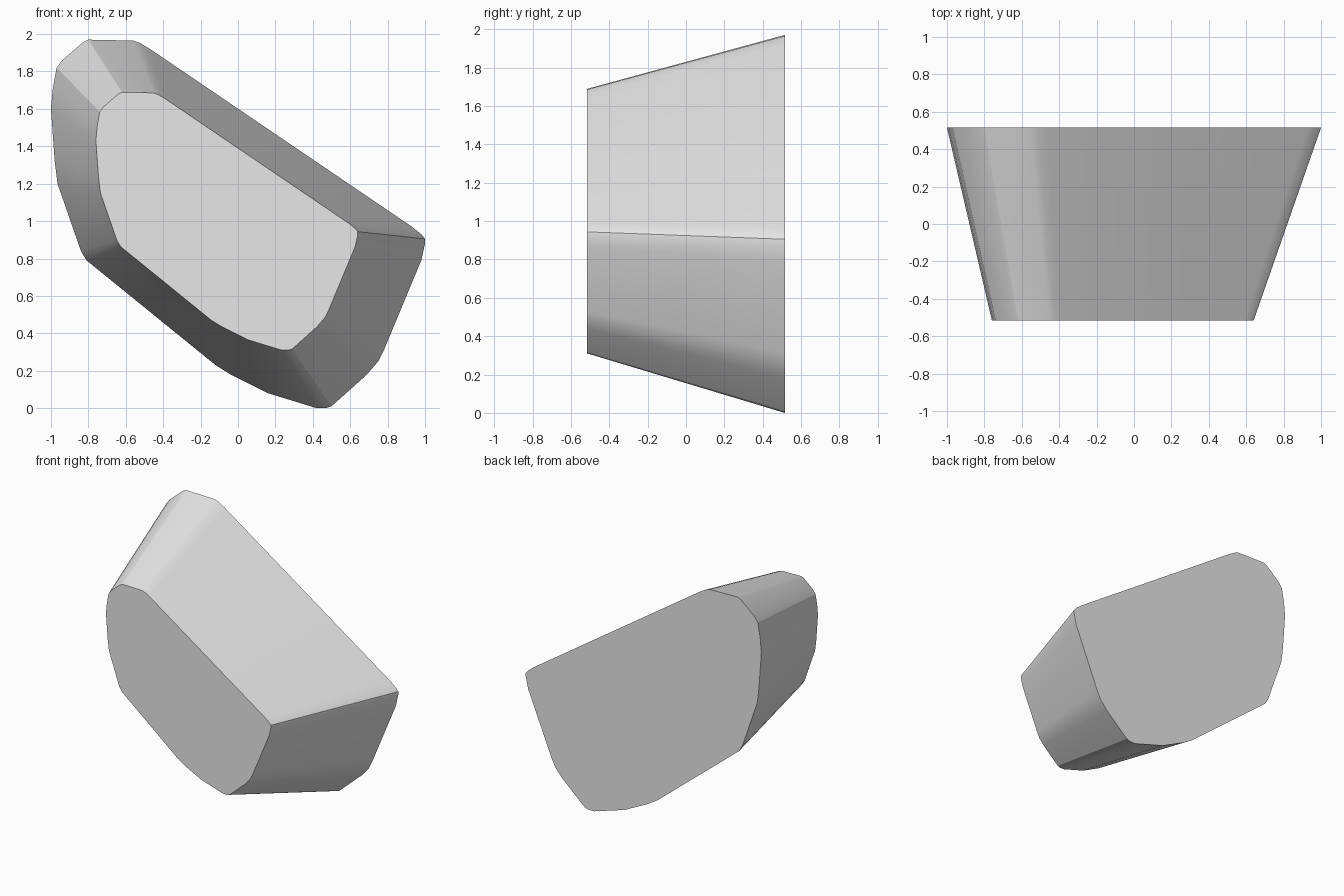
import bpy, bmesh, math

if "Cube" in bpy.data.objects:
    bpy.data.objects.remove(bpy.data.objects["Cube"])

# Outline of the large rear face (x, z), clockwise from the top left
outline = [
    (-0.80, 1.97), (-0.56, 1.965), (-0.52, 1.95), (-0.47, 1.92),
    (0.93, 0.97), (0.98, 0.93), (1.0, 0.905), (1.0, 0.88), (0.98, 0.79),
    (0.78, 0.31), (0.75, 0.25), (0.69, 0.18), (0.50, 0.01), (0.47, 0.0),
    (0.42, 0.0), (0.16, 0.08), (-0.04, 0.18), (-0.12, 0.23),
    (-0.81, 0.79), (-0.84, 0.84), (-0.965, 1.2), (-0.98, 1.32),
    (-1.0, 1.60), (-0.99, 1.71), (-0.97, 1.82), (-0.94, 1.86), (-0.83, 1.955),
]
HALF_DEPTH = 0.515
TAPER = 0.70                      # front face size relative to the rear
SHIFT_X, SHIFT_Z = -0.06, 0.31

grey = bpy.data.materials.new("light grey")
grey.diffuse_color = (0.8, 0.8, 0.8, 1)
grey.use_nodes = True
grey.node_tree.nodes["Principled BSDF"].inputs["Base Color"].default_value = grey.diffuse_color

# Tapered block: rear loop, scaled front loop, sides and two flat caps
bm = bmesh.new()
rear = [bm.verts.new((x, HALF_DEPTH, z)) for x, z in outline]
front = [bm.verts.new((TAPER * x + SHIFT_X, -HALF_DEPTH, TAPER * z + SHIFT_Z))
         for x, z in outline]
bm.faces.new(rear)
bm.faces.new(front[::-1])
n = len(outline)
for i in range(n):
    j = (i + 1) % n
    bm.faces.new((rear[i], front[i], front[j], rear[j]))
bmesh.ops.recalc_face_normals(bm, faces=bm.faces)

mesh = bpy.data.meshes.new("tapered_block")
bm.to_mesh(mesh)
bm.free()
mesh.materials.append(grey)
block = bpy.data.objects.new("tapered_block", mesh)
bpy.context.collection.objects.link(block)

# Soft rounded corners, crisp cap edges
bpy.context.view_layer.objects.active = block
block.select_set(True)
bpy.ops.object.shade_smooth_by_angle(angle=math.radians(20))
